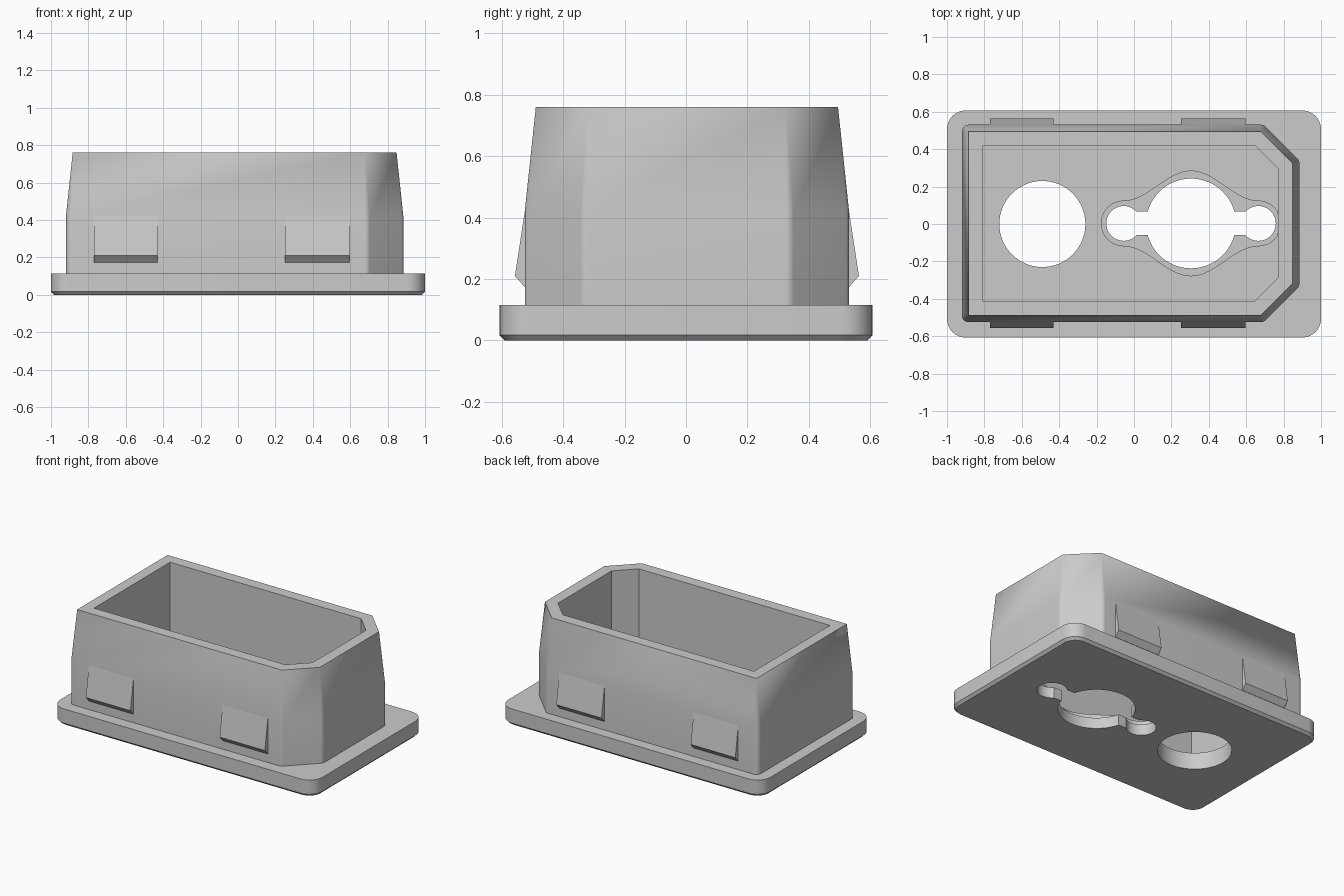
import bpy
import bmesh
import math
from mathutils import Vector

cube = bpy.data.objects.get("Cube")
if cube:
    bpy.data.objects.remove(cube, do_unlink=True)

grey = bpy.data.materials.new("plain grey")
grey.use_nodes = True
GREY = (0.6, 0.6, 0.6, 1)
grey.diffuse_color = GREY
grey.node_tree.nodes["Principled BSDF"].inputs["Base Color"].default_value = GREY

CY = 0.003      # small sideways shift of the upper parts
PLATE_TOP = 0.115
RECESS_FLOOR = 0.075


def offset_loop(core, radius, steps=8):
    """Counter-clockwise polygon grown outward with rounded corners."""
    points = []
    for i, p in enumerate(core):
        p = Vector(p)
        a = p - Vector(core[i - 1])
        b = Vector(core[(i + 1) % len(core)]) - p
        start = math.atan2(-a.x, a.y)
        turn = (math.atan2(-b.x, b.y) - start) % math.tau
        for k in range(steps + 1):
            t = start + turn * k / steps
            points.append((p.x + radius * math.cos(t), p.y + radius * math.sin(t)))
    return points


def loft(name, rings, cap=True, closed=False):
    """Skin a stack of (loop, height) rings."""
    bm = bmesh.new()
    rows = [[bm.verts.new((x, y, z)) for x, y in loop] for loop, z in rings]
    pairs = list(zip(rows, rows[1:]))
    if closed:
        pairs.append((rows[-1], rows[0]))
    for low, high in pairs:
        n = len(low)
        for i in range(n):
            j = (i + 1) % n
            bm.faces.new((low[i], low[j], high[j], high[i]))
    if cap:
        bm.faces.new(rows[0][::-1])
        bm.faces.new(rows[-1])
    bmesh.ops.remove_doubles(bm, verts=bm.verts, dist=1e-5)
    bmesh.ops.recalc_face_normals(bm, faces=bm.faces)
    mesh = bpy.data.meshes.new(name)
    bm.to_mesh(mesh)
    bm.free()
    mesh.materials.append(grey)
    obj = bpy.data.objects.new(name, mesh)
    bpy.context.collection.objects.link(obj)
    return obj


def activate(obj):
    bpy.ops.object.select_all(action="DESELECT")
    obj.select_set(True)
    bpy.context.view_layer.objects.active = obj


def cut(obj, loop, bottom=-0.1, top=0.3):
    cutter = loft("cutter", [(loop, bottom), (loop, top)])
    cutter.hide_render = True
    mod = obj.modifiers.new("cut", "BOOLEAN")
    mod.operation = "DIFFERENCE"
    mod.solver = "EXACT"
    mod.object = cutter
    activate(obj)
    bpy.ops.object.modifier_apply(modifier=mod.name)
    bpy.data.objects.remove(cutter, do_unlink=True)


def smooth(obj, degrees=30):
    activate(obj)
    bpy.ops.object.shade_smooth_by_angle(angle=math.radians(degrees))


def circle(x, y, r, n=64):
    return [(x + r * math.cos(math.tau * i / n), y + r * math.sin(math.tau * i / n))
            for i in range(n)]


def rect(x0, x1, y0, y1):
    return [(x0, y0), (x1, y0), (x1, y1), (x0, y1)]


def cut_corner_box(x0, x1, half, c):
    """Rectangle with both +x corners cut off."""
    return [(x0, CY - half), (x1 - c, CY - half), (x1, CY - half + c),
            (x1, CY + half - c), (x1 - c, CY + half), (x0, CY + half)]


# Base plate with rounded corners and chamfered underside
core = rect(-0.9, 0.9, -0.507, 0.507)
plate = loft("base_plate", [(offset_loop(core, 0.083), 0),
                            (offset_loop(core, 0.1), 0.017),
                            (offset_loop(core, 0.1), PLATE_TOP)])

# Shallow bell-shaped recess around the keyhole opening
KX, REACH, R = 0.305, 0.36, 0.12
upper = []
for i in range(41):
    d = REACH - 2 * REACH * i / 40
    upper.append((d, R + 0.08 * (1 + math.cos(math.pi * d / REACH))))
arc = [(-REACH - R * math.sin(math.pi * i / 16), R * math.cos(math.pi * i / 16))
       for i in range(1, 16)]
half = upper + arc
outline = half + [(-x, -y) for x, y in half]
cut(plate, [(min(KX + x, 0.77), CY + y) for x, y in outline], bottom=RECESS_FLOOR)

# Round opening and keyhole opening
cut(plate, circle(-0.49, 0, 0.23))
cut(plate, circle(KX, CY, 0.24))
for side in (-1, 1):
    cut(plate, circle(KX + side * REACH, CY, 0.093, 48))
cut(plate, rect(KX - 0.3, KX + 0.3, CY - 0.063, CY + 0.063))
smooth(plate)

# Hollow housing wall, tapering to sharp corners at the rim
outer = cut_corner_box(-0.884, 0.848, 0.492, 0.17)
inner = [p for p in cut_corner_box(-0.81, 0.77, 0.414, 0.123) for k in range(9)]
wall = loft("housing_wall", [(inner, PLATE_TOP),
                             (offset_loop(outer, 0.036), PLATE_TOP),
                             (offset_loop(outer, 0.036), 0.42),
                             (offset_loop(outer, 0), 0.76),
                             (inner, 0.76)], cap=False, closed=True)
smooth(wall)

# Wedge-shaped snap clips on both long sides
for side, word in ((-1, "front"), (1, "back")):
    for x0, x1, place in ((-0.77, -0.43, "right"), (0.25, 0.595, "left")):
        profile = [(0.5, 0.17), (0.525, 0.17), (0.56, 0.21), (0.528, 0.42), (0.5, 0.42)]
        clip = loft(f"{word}_{place}_clip", [(profile, x0), (profile, x1)])
        for v in clip.data.vertices:
            y, z, x = v.co
            v.co = (x, CY + side * y, z)
        if side < 0:
            clip.data.flip_normals()
